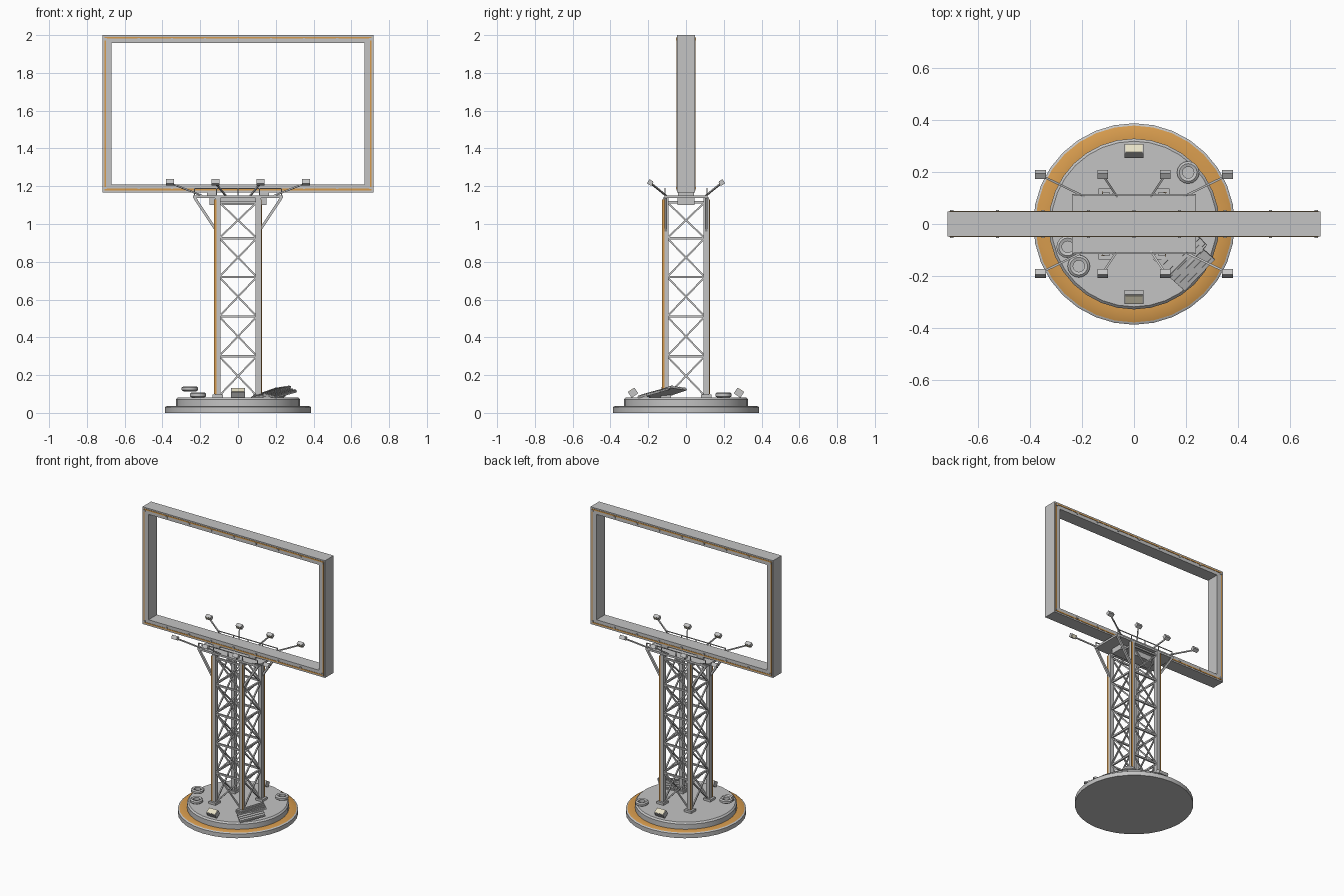
import bpy, bmesh, math
from mathutils import Matrix, Vector

if "Cube" in bpy.data.objects:
    bpy.data.objects.remove(bpy.data.objects["Cube"])

def make_mat(name, rgb):
    m = bpy.data.materials.new(name)
    m.diffuse_color = (*rgb, 1)
    m.use_nodes = True
    m.node_tree.nodes["Principled BSDF"].inputs["Base Color"].default_value = m.diffuse_color
    return m

GREY = make_mat("light grey metal", (0.55, 0.55, 0.55))
ORANGE = make_mat("orange trim", (0.68, 0.33, 0.075))
CREAM = make_mat("cream lamp glass", (0.82, 0.77, 0.58))

def finish(name, bm, mats, smooth=False):
    bmesh.ops.recalc_face_normals(bm, faces=bm.faces)
    me = bpy.data.meshes.new(name)
    bm.to_mesh(me)
    bm.free()
    for m in mats:
        me.materials.append(m)
    ob = bpy.data.objects.new(name, me)
    bpy.context.collection.objects.link(ob)
    if smooth:
        bpy.ops.object.select_all(action='DESELECT')
        ob.select_set(True)
        bpy.context.view_layer.objects.active = ob
        bpy.ops.object.shade_smooth_by_angle(angle=math.radians(35))
    return ob

def box(bm, c, s, rot=None):
    m = Matrix.Translation(c) @ (rot or Matrix()) @ Matrix.Diagonal((*s, 1))
    return bmesh.ops.create_cube(bm, size=1, matrix=m)['verts']

def span(bm, lo, hi):
    lo, hi = Vector(lo), Vector(hi)
    return box(bm, (lo + hi) / 2, hi - lo)

def beam(bm, a, b, w):
    a, b = Vector(a), Vector(b)
    d = b - a
    box(bm, (a + b) / 2, (w, w, d.length), d.to_track_quat('Z', 'Y').to_matrix().to_4x4())

def lathe(bm, prof, n, c=(0, 0, 0), closed=False):
    """Revolve (radius, z, material of the band up to the next point)."""
    rings = [[bm.verts.new((c[0] + r * math.cos(2 * math.pi * i / n),
                            c[1] + r * math.sin(2 * math.pi * i / n), c[2] + z))
              for i in range(n)] for r, z, _ in prof]
    for k in range(len(prof) if closed else len(prof) - 1):
        a, b = rings[k], rings[(k + 1) % len(prof)]
        for i in range(n):
            j = (i + 1) % n
            bm.faces.new((a[i], a[j], b[j], b[i])).material_index = prof[k][2]
    if not closed:
        bm.faces.new(rings[0])
        bm.faces.new(rings[-1])

def turn(p, k):
    x, y, z = p
    for _ in range(k):
        x, y = -y, x
    return (x, y, z)

# Round two-step base with an orange ring
bm = bmesh.new()
lathe(bm, [(0.387, 0, 0), (0.387, 0.03, 0), (0.378, 0.036, 1), (0.328, 0.036, 0),
           (0.328, 0.072, 0), (0.318, 0.082, 0)], 32)
finish("base", bm, [GREY, ORANGE], True)

# Tower legs, foot plates, leg trim and lattice, repeated by quarter turns
legs, trim, feet, lattice = (bmesh.new() for _ in range(4))
levels = [0.09, 0.30, 0.51, 0.72, 0.925, 1.115]
for k in range(4):
    box(legs, turn((-0.107, -0.107, 0.61), k), (0.028, 0.028, 1.06))
    box(feet, turn((-0.108, -0.108, 0.09), k), (0.055, 0.055, 0.016))
    a, b = Vector(turn((-0.127, -0.1235, 0.1), k)), Vector(turn((-0.114, -0.1205, 1.13), k))
    span(trim, [min(p) for p in zip(a, b)], [max(p) for p in zip(a, b)])
    for i, z in enumerate(levels):
        if i:
            z0 = levels[i - 1]
            beam(lattice, turn((-0.1, -0.107, z), k), turn((0.1, -0.107, z), k), 0.012)
            beam(lattice, turn((-0.1, -0.11, z0), k), turn((0.1, -0.11, z), k), 0.009)
            beam(lattice, turn((0.1, -0.104, z0), k), turn((-0.1, -0.104, z), k), 0.009)
finish("tower_legs", legs, [GREY])
finish("leg_trim", trim, [ORANGE])
finish("foot_plates", feet, [GREY])
finish("tower_lattice", lattice, [GREY])

# Catwalk, beam below it, frame mounts and diagonal struts
bm = bmesh.new()
span(bm, (-0.238, -0.115, 1.138), (0.238, 0.115, 1.152))
finish("catwalk", bm, [GREY])
bm = bmesh.new()
span(bm, (-0.15, -0.045, 1.1), (0.15, 0.045, 1.138))
for s in (-1, 1):
    box(bm, (s * 0.14, 0, 1.16), (0.05, 0.085, 0.02))
finish("support_beam", bm, [GREY])
bm = bmesh.new()
for sx in (-1, 1):
    for sy in (-1, 1):
        beam(bm, (sx * 0.115, sy * 0.108, 0.965), (sx * 0.23, sy * 0.108, 1.14), 0.014)
finish("catwalk_struts", bm, [GREY])

# Handrails
bm = bmesh.new()
for sy in (-1, 1):
    y = sy * 0.112
    beam(bm, (-0.23, y, 1.187), (0.23, y, 1.187), 0.005)
    for i in range(5):
        x = -0.23 + 0.115 * i
        beam(bm, (x, y, 1.15), (x, y, 1.187), 0.005)
finish("handrails", bm, [GREY])

def ring(bm, x, z0, z1, t, y0, y1):
    """Rectangular ring of outer half width x and bar thickness t=(sides, ends)."""
    tx, tz = t
    out = [(-x, z0), (x, z0), (x, z1), (-x, z1)]
    inn = [(-x + tx, z0 + tz), (x - tx, z0 + tz), (x - tx, z1 - tz), (-x + tx, z1 - tz)]
    loops = [[bm.verts.new((px, y, pz)) for px, pz in pts]
             for pts, y in ((out, y0), (out, y1), (inn, y1), (inn, y0))]
    for k in range(4):
        a, b = loops[k], loops[(k + 1) % 4]
        for i in range(4):
            j = (i + 1) % 4
            bm.faces.new((a[i], a[j], b[j], b[i]))

# Open sign frame, thin orange border on both faces, bolts
bm = bmesh.new()
ring(bm, 0.717, 1.168, 2.0, (0.048, 0.042), -0.048, 0.048)
finish("sign_frame", bm, [GREY])
bm = bmesh.new()
bolts = bmesh.new()
for s in (-1, 1):
    ring(bm, 0.708, 1.178, 1.991, (0.009, 0.009), *sorted((s * 0.0475, s * 0.0505)))
    for i in range(9):
        for z in (1.191, 1.978):
            box(bolts, (-0.7 + 0.175 * i, s * 0.05, z), (0.012, 0.008, 0.012))
finish("sign_border", bm, [ORANGE])
finish("sign_bolts", bolts, [GREY])

# Eight sign lamps on arms
arms, heads, lenses = (bmesh.new() for _ in range(3))
for sx in (-1, 1):
    for sy in (-1, 1):
        for x0, x1 in ((0.19, 0.36), (0.065, 0.12)):
            beam(arms, (sx * x0, sy * 0.105, 1.15), (sx * x1, sy * 0.188, 1.217), 0.008)
            r = Matrix.Rotation(sy * math.radians(30), 4, 'X')
            c = Vector((sx * x1, sy * 0.19, 1.22))
            box(heads, c, (0.042, 0.024, 0.026), r)
            box(lenses, c + r @ Vector((0, -sy * 0.013, 0)), (0.036, 0.004, 0.02), r)
finish("lamp_arms", arms, [GREY])
finish("lamp_heads", heads, [GREY])
finish("lamp_lenses", lenses, [CREAM])

# Two floodlights on the base
heads, lenses = bmesh.new(), bmesh.new()
for s in (-1, 1):
    r = Matrix.Rotation(-s * math.radians(33), 4, 'X')
    c = Vector((0, s * 0.28, 0.106))
    box(heads, c, (0.072, 0.042, 0.034), r)
    box(lenses, c + r @ Vector((0, 0, 0.018)), (0.064, 0.036, 0.004), r)
finish("floodlights", heads, [GREY])
finish("floodlight_lenses", lenses, [CREAM])

# Old tyres
for i, c in enumerate([(0.208, 0.198, 0.082), (-0.212, -0.162, 0.082), (-0.255, -0.088, 0.114)]):
    bm = bmesh.new()
    lathe(bm, [(0.022, 0.003, 0), (0.034, 0, 0), (0.043, 0.006, 0), (0.043, 0.02, 0),
               (0.034, 0.027, 0), (0.022, 0.023, 0)], 16, c, True)
    finish(f"tyre_{i + 1}", bm, [GREY], True)

# Fallen ribbed sheets
for name, c, s, tilt, roll in (("sheet_outer", (0.222, -0.168, 0.106), (0.17, 0.085, 0.01), -11, -12),
                               ("sheet_inner", (0.175, -0.105, 0.108), (0.19, 0.12, 0.01), -14, 6)):
    bm = bmesh.new()
    r = (Matrix.Rotation(math.radians(46), 4, 'Z') @ Matrix.Rotation(math.radians(tilt), 4, 'Y')
         @ Matrix.Rotation(math.radians(-roll), 4, 'X'))
    box(bm, c, s, r)
    for i in range(4):
        off = r @ Vector((0, (i - 1.5) * s[1] / 4, 0.006))
        box(bm, Vector(c) + off, (s[0], s[1] / 9, 0.006), r)
    finish(name, bm, [GREY])
